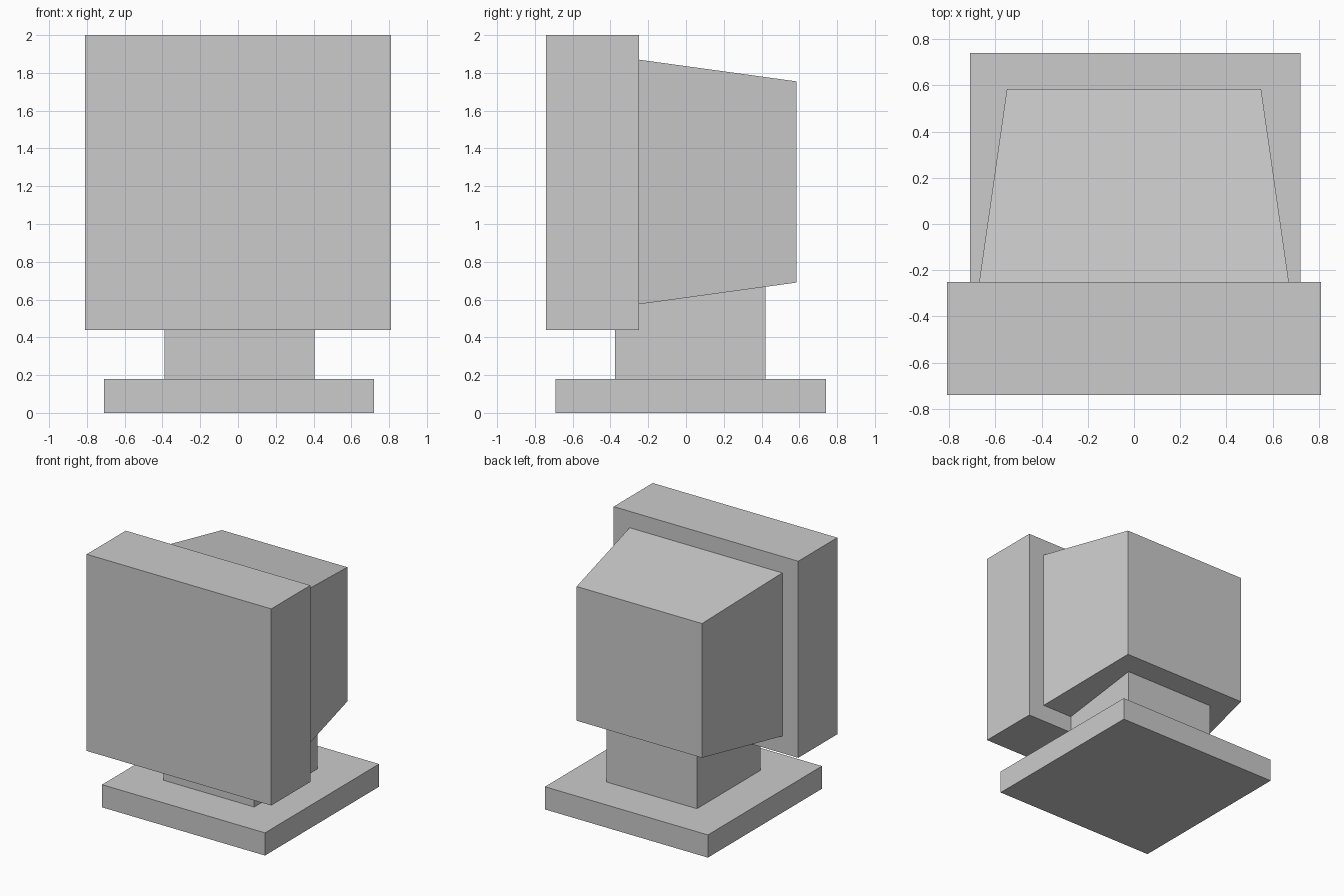
import bpy
import bmesh

cube = bpy.data.objects.get("Cube")
if cube:
    bpy.data.objects.remove(cube, do_unlink=True)

# Single plain grey plastic
GREY = (0.6, 0.6, 0.6, 1.0)
plastic = bpy.data.materials.new("grey_plastic")
plastic.use_nodes = True
plastic.diffuse_color = GREY
plastic.node_tree.nodes["Principled BSDF"].inputs["Base Color"].default_value = GREY


def box(name, x, y, z, back_x=None, back_z=None):
    """Box from (min, max) ranges; back_x and back_z resize its rear face."""
    bm = bmesh.new()
    bmesh.ops.create_cube(bm, size=1)
    for v in bm.verts:
        rear = v.co.y > 0
        xs = back_x if rear and back_x else x
        zs = back_z if rear and back_z else z
        v.co = (xs[v.co.x > 0], y[rear], zs[v.co.z > 0])
    mesh = bpy.data.meshes.new(name)
    bm.to_mesh(mesh)
    bm.free()
    mesh.materials.append(plastic)
    obj = bpy.data.objects.new(name, mesh)
    bpy.context.collection.objects.link(obj)
    return obj


# Stand: flat foot and square neck reaching up into the housing
box("base_plate", (-0.71, 0.72), (-0.69, 0.74), (0, 0.18))
box("neck", (-0.39, 0.405), (-0.375, 0.42), (0.18, 0.72))

# Screen: front block and the housing tapering towards the back
box("screen_block", (-0.81, 0.81), (-0.74, -0.25), (0.44, 2.0))
box("rear_housing", (-0.67, 0.67), (-0.25, 0.585), (0.575, 1.87),
    back_x=(-0.55, 0.55), back_z=(0.69, 1.755))
